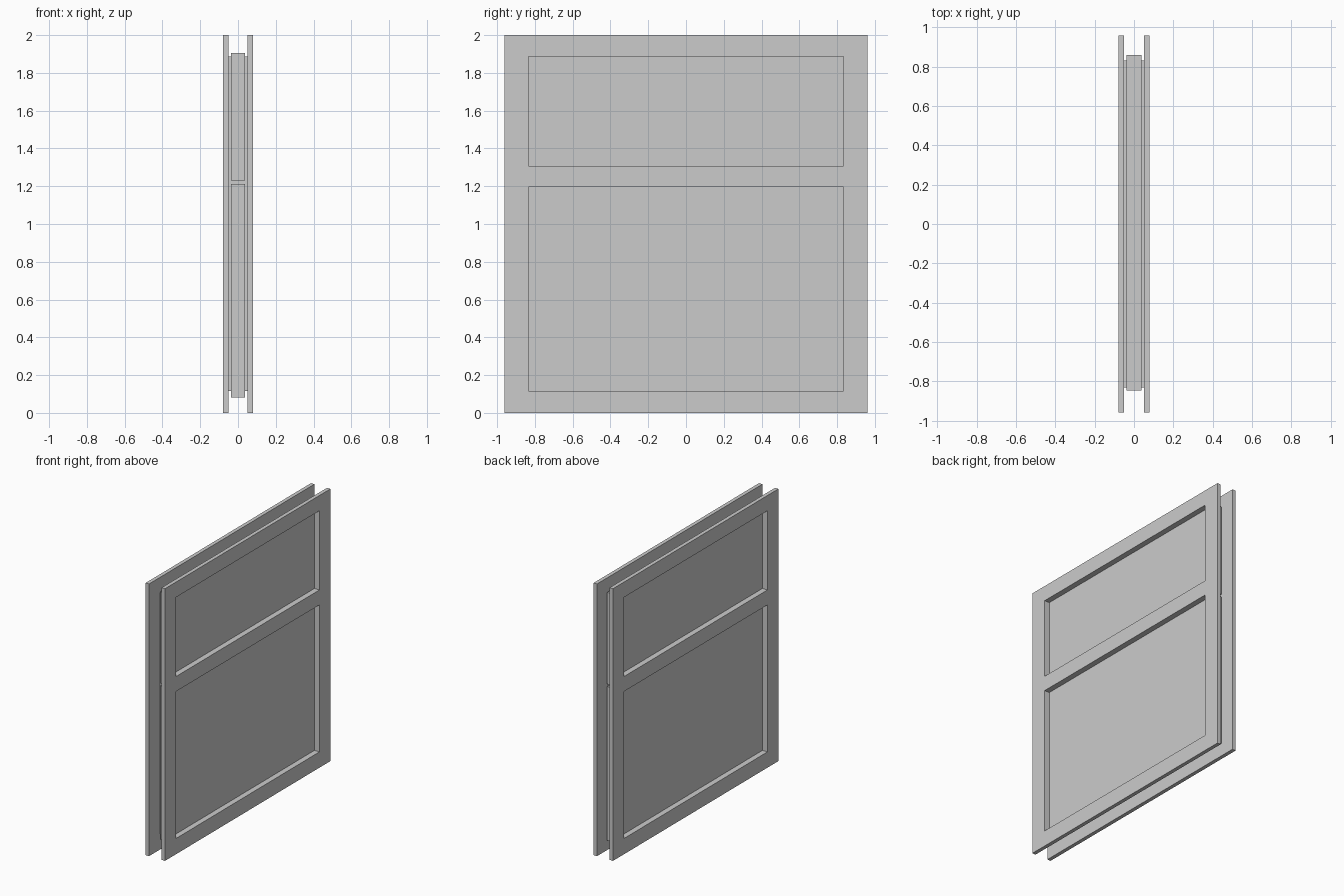
import bpy, bmesh

if "Cube" in bpy.data.objects:
    bpy.data.objects.remove(bpy.data.objects["Cube"])

HALF_W, OPEN_W = 0.96, 0.833
OUT_X, IN_X, PANEL_X = 0.079, 0.051, 0.038
YS = [-HALF_W, -OPEN_W, OPEN_W, HALF_W]
ZS = [0.0, 0.116, 1.196, 1.306, 1.888, 2.0]


def add_object(name, bm):
    mesh = bpy.data.meshes.new(name)
    bm.to_mesh(mesh)
    bm.free()
    obj = bpy.data.objects.new(name, mesh)
    bpy.context.collection.objects.link(obj)
    return obj


def box(name, x, y, z):
    bm = bmesh.new()
    bmesh.ops.create_cube(bm, size=1)
    for v in bm.verts:
        for i, (lo, hi) in enumerate((x, y, z)):
            v.co[i] = hi if v.co[i] > 0 else lo
    return add_object(name, bm)


def face_frame(name, x0, x1):
    """Flat plate with two rectangular openings."""
    bm = bmesh.new()
    grid = [[bm.verts.new((x0, y, z)) for z in ZS] for y in YS]
    for i in range(3):
        for j in range(5):
            if i == 1 and j in (1, 3):
                continue
            bm.faces.new((grid[i][j], grid[i + 1][j],
                          grid[i + 1][j + 1], grid[i][j + 1]))
    ext = bmesh.ops.extrude_face_region(bm, geom=bm.faces[:],
                                        use_keep_orig=True)
    for v in ext["geom"]:
        if isinstance(v, bmesh.types.BMVert):
            v.co.x = x1
    bmesh.ops.recalc_face_normals(bm, faces=bm.faces)
    bmesh.ops.dissolve_limit(bm, angle_limit=0.01, verts=bm.verts, edges=bm.edges)
    return add_object(name, bm)


# Outer frames on both sides
face_frame("outer_frame_right", IN_X, OUT_X)
face_frame("outer_frame_left", -OUT_X, -IN_X)

# Thin lining that joins the frames around the openings
bm = bmesh.new()
corners = [(-OPEN_W, ZS[1]), (OPEN_W, ZS[1]), (OPEN_W, ZS[4]), (-OPEN_W, ZS[4])]
rings = [[bm.verts.new((x, y, z)) for y, z in corners] for x in (-IN_X, IN_X)]
for i in range(4):
    j = (i + 1) % 4
    bm.faces.new((rings[0][i], rings[0][j], rings[1][j], rings[1][i]))
add_object("opening_lining", bm)

# Rail between the openings
box("middle_rail", (-IN_X, IN_X), (-OPEN_W, OPEN_W), (ZS[2], ZS[3]))

# Upper and lower panes
for name, z in (("lower_pane", (0.082, 1.212)), ("upper_pane", (1.231, 1.904))):
    box(name, (-PANEL_X, PANEL_X), (-0.847, 0.861), z)
